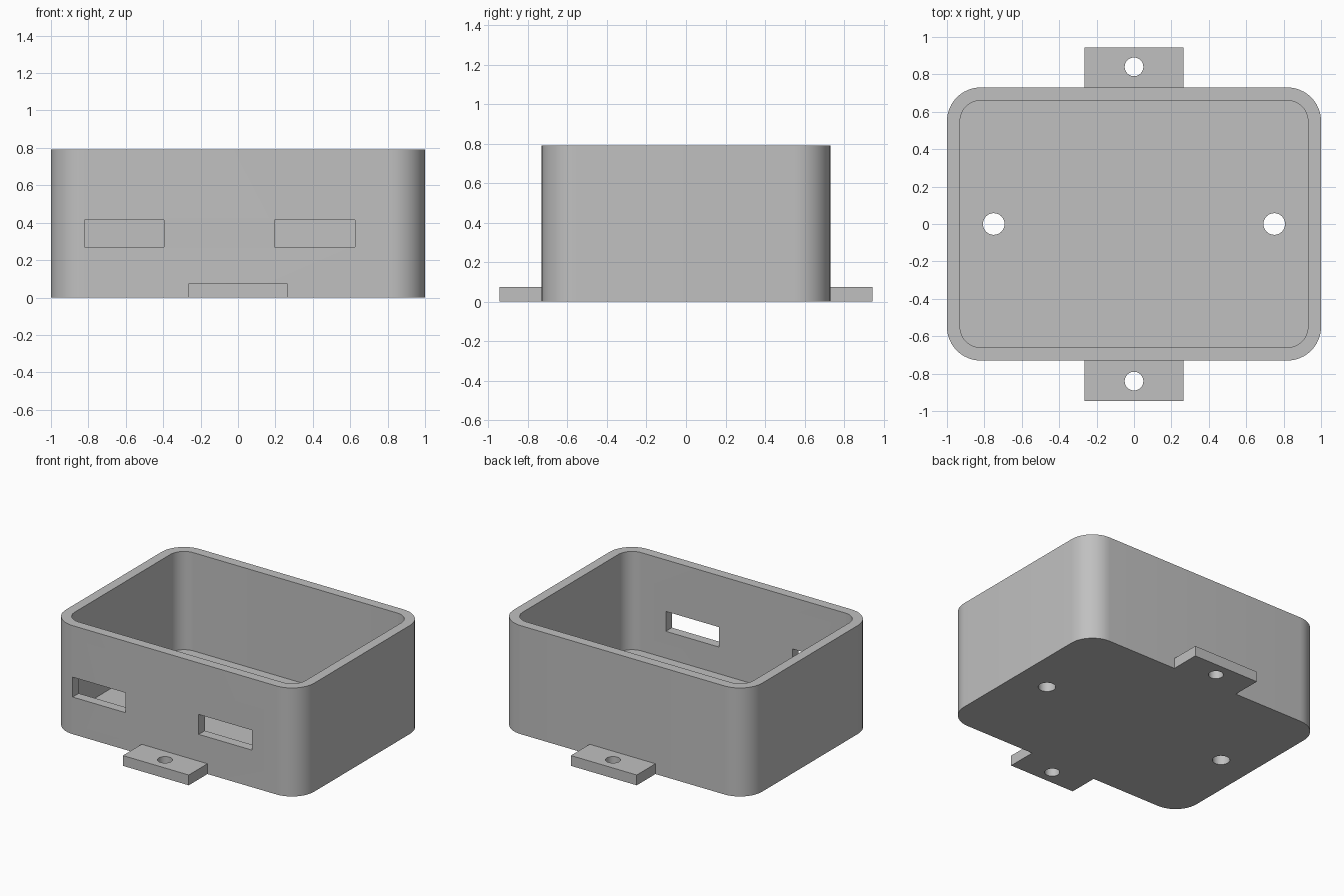
import bpy, bmesh, math

if "Cube" in bpy.data.objects:
    bpy.data.objects.remove(bpy.data.objects["Cube"], do_unlink=True)

HEIGHT, FLOOR, WALL = 0.79, 0.075, 0.07
HALF_X, HALF_Y, CORNER = 1.0, 0.73, 0.18
TAB_HALF_X, TAB_END = 0.265, 0.945

# Single plain grey plastic
grey = bpy.data.materials.new("grey plastic")
grey.use_nodes = True
colour = (0.53, 0.53, 0.53, 1)
grey.diffuse_color = colour
grey.node_tree.nodes["Principled BSDF"].inputs["Base Color"].default_value = colour


def prism(name, outline, z0, z1):
    """Extrude a counter-clockwise outline from z0 to z1."""
    bm = bmesh.new()
    base = bm.faces.new([bm.verts.new((x, y, z0)) for x, y in outline])
    top = bmesh.ops.extrude_face_region(bm, geom=[base])["geom"]
    verts = [v for v in top if isinstance(v, bmesh.types.BMVert)]
    bmesh.ops.translate(bm, verts=verts, vec=(0, 0, z1 - z0))
    bmesh.ops.recalc_face_normals(bm, faces=bm.faces)
    mesh = bpy.data.meshes.new(name)
    bm.to_mesh(mesh)
    bm.free()
    mesh.materials.append(grey)
    obj = bpy.data.objects.new(name, mesh)
    bpy.context.collection.objects.link(obj)
    return obj


def rounded_rect(hx, hy, r, steps=12):
    points = []
    for quarter, (sx, sy) in enumerate([(1, 1), (-1, 1), (-1, -1), (1, -1)]):
        for i in range(steps + 1):
            a = math.pi / 2 * (quarter + i / steps)
            points.append((sx * (hx - r) + r * math.cos(a),
                           sy * (hy - r) + r * math.sin(a)))
    return points


def circle(x, y, r, steps=32):
    angles = [math.tau * i / steps for i in range(steps)]
    return [(x + r * math.cos(a), y + r * math.sin(a)) for a in angles]


def box(x0, x1, y0, y1):
    return [(x0, y0), (x1, y0), (x1, y1), (x0, y1)]


def activate(obj):
    bpy.ops.object.select_all(action="DESELECT")
    obj.select_set(True)
    bpy.context.view_layer.objects.active = obj


def cut(obj, cutter):
    """Subtract the cutter, then discard it."""
    mod = obj.modifiers.new("cut", "BOOLEAN")
    mod.operation, mod.solver, mod.object = "DIFFERENCE", "EXACT", cutter
    activate(obj)
    bpy.ops.object.modifier_apply(modifier=mod.name)
    bpy.data.objects.remove(cutter, do_unlink=True)


def smooth(obj):
    activate(obj)
    bpy.ops.object.shade_smooth_by_angle(angle=math.radians(30))


# Open tray with rounded corners
tray = prism("enclosure_tray", rounded_rect(HALF_X, HALF_Y, CORNER), 0, HEIGHT)
cut(tray, prism("cavity_cutter", rounded_rect(HALF_X - WALL, HALF_Y - WALL, CORNER - WALL),
                FLOOR, HEIGHT + 0.1))

# Two connector slots through the front wall
for x0, x1 in [(-0.82, -0.395), (0.195, 0.625)]:
    cut(tray, prism("slot_cutter", box(x0, x1, -HALF_Y - 0.1, -HALF_Y + 0.2), 0.27, 0.415))

# Screw holes in the floor
for side in (-1, 1):
    cut(tray, prism("floor_hole_cutter", circle(side * 0.75, 0, 0.058), -0.1, FLOOR + 0.1))
smooth(tray)

# Drilled mounting tabs, front and back
for name, side in [("front_mounting_tab", -1), ("back_mounting_tab", 1)]:
    y0, y1 = sorted((side * HALF_Y, side * TAB_END))
    tab = prism(name, box(-TAB_HALF_X, TAB_HALF_X, y0, y1), 0, FLOOR)
    cut(tab, prism("tab_hole_cutter", circle(0, side * 0.84, 0.05), -0.1, FLOOR + 0.1))
    smooth(tab)
